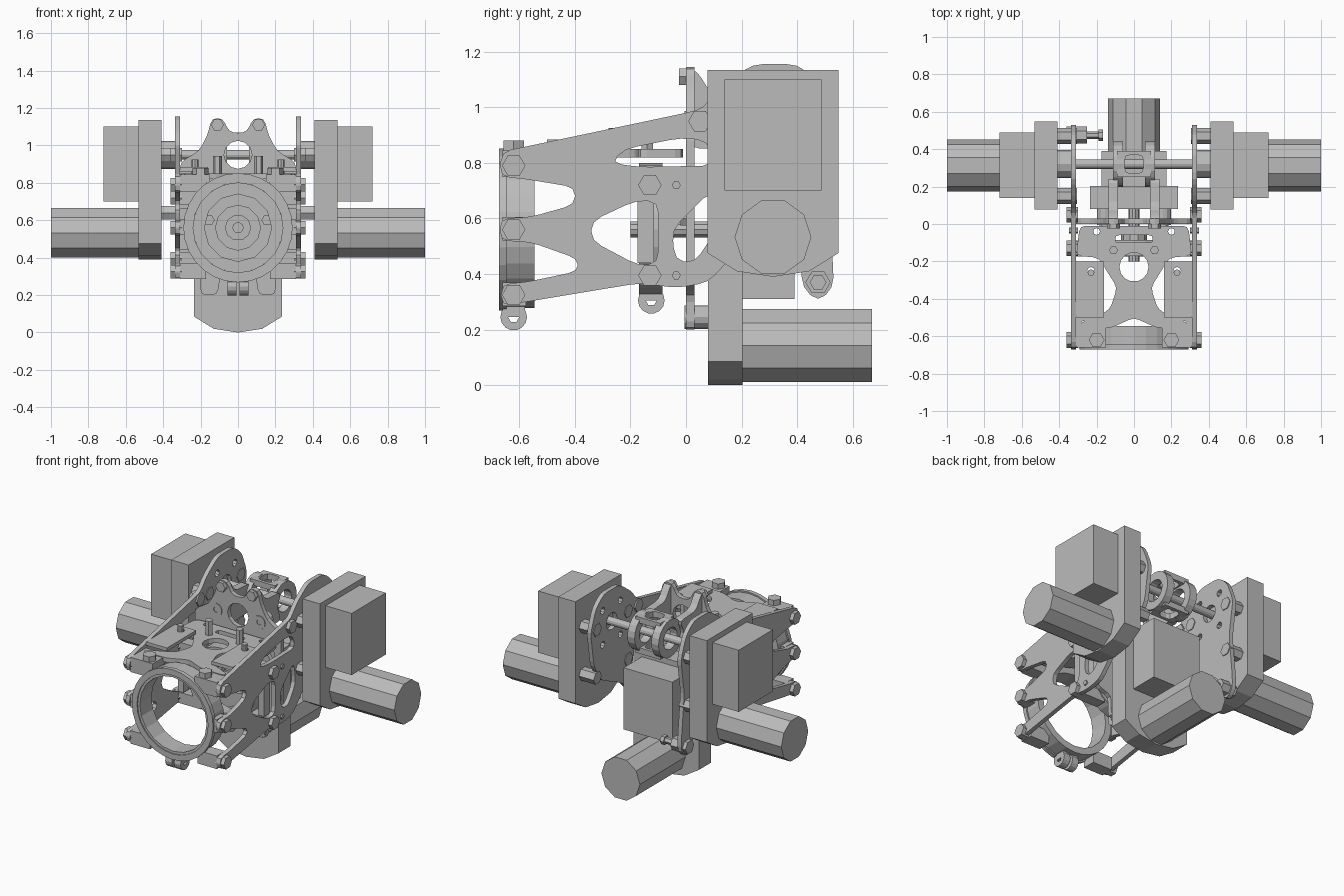
import bpy, bmesh, math
from mathutils import Matrix

cube = bpy.data.objects.get("Cube")
if cube:
    bpy.data.objects.remove(cube)

metal = bpy.data.materials.new("plain grey")
metal.use_nodes = True
GREY = (0.5, 0.5, 0.5, 1)
metal.diffuse_color = GREY
metal.node_tree.nodes["Principled BSDF"].inputs["Base Color"].default_value = GREY

# Local profile axes (u, v, depth) as world axes
FRAMES = {
    "x": Matrix(((0, 0, 1), (1, 0, 0), (0, 1, 0))),
    "y": Matrix(((1, 0, 0), (0, 0, 1), (0, 1, 0))),
    "z": Matrix.Identity(3),
}


def ngon(u, v, r, n=16, turn=0.0):
    return [(u + r * math.cos(turn + math.tau * i / n),
             v + r * math.sin(turn + math.tau * i / n)) for i in range(n)]


def rect(u0, u1, v0, v1):
    return [(u0, v0), (u1, v0), (u1, v1), (u0, v1)]


def rounded(pts, r):
    """Round every corner of a profile."""
    out = []
    for i, p in enumerate(pts):
        ends = []
        for q in (pts[i - 1], pts[(i + 1) % len(pts)]):
            d = math.dist(p, q)
            t = min(r / d, 0.45)
            ends.append((p[0] + (q[0] - p[0]) * t, p[1] + (q[1] - p[1]) * t))
        a, b = ends
        mid = tuple(0.25 * a[k] + 0.5 * p[k] + 0.25 * b[k] for k in (0, 1))
        out += [a, mid, b]
    return out


def flip(pts):
    return [(-u, v) for u, v in pts]


def prism(name, axis, lo, hi, outline, holes=()):
    """Extrude a filled profile with holes along an axis."""
    curve = bpy.data.curves.new(name, "CURVE")
    curve.dimensions = "2D"
    curve.fill_mode = "BOTH"
    curve.extrude = (hi - lo) / 2
    for loop in [outline, *holes]:
        s = curve.splines.new("POLY")
        s.points.add(len(loop) - 1)
        for p, (u, v) in zip(s.points, loop):
            p.co = (u, v, 0, 1)
        s.use_cyclic_u = True
    tmp = bpy.data.objects.new(name + "_profile", curve)
    bpy.context.collection.objects.link(tmp)
    deps = bpy.context.evaluated_depsgraph_get()
    mesh = bpy.data.meshes.new_from_object(tmp.evaluated_get(deps))
    bpy.data.objects.remove(tmp)
    bm = bmesh.new()
    bm.from_mesh(mesh)
    bmesh.ops.remove_doubles(bm, verts=bm.verts, dist=1e-5)
    frame = FRAMES[axis]
    for v in bm.verts:
        v.co.z += (lo + hi) / 2
        v.co = frame @ v.co
    bmesh.ops.recalc_face_normals(bm, faces=bm.faces)
    for f in bm.faces:
        f.smooth = False
    bm.to_mesh(mesh)
    bm.free()
    mesh.materials.clear()
    mesh.materials.append(metal)
    ob = bpy.data.objects.new(name, mesh)
    bpy.context.collection.objects.link(ob)
    return ob


def sided(side, lo, hi):
    return (lo, hi) if side > 0 else (-hi, -lo)


def drive(name, axis, side, start, u, base):
    """Gearbox, square housing and ten-sided motor."""
    body = [(u - .235, base + .745), (u - .235, base + .085), (u - .13, base + .02),
            (u, base), (u + .13, base + .02), (u + .235, base + .085), (u + .235, base + .745)]
    prism(name + "_gearbox", axis, *sided(side, start, start + .123), body)
    prism(name + "_housing", axis, *sided(side, start + .123, start + .31),
          rect(u - .175, u + .175, base + .31, base + .71))
    prism(name + "_motor", axis, *sided(side, start + .123, start + .59),
          ngon(u, base + .143, .138, 10))


# Side plate profile in y, z: three prongs in front, rounded head behind
prongs = [(-.665, .84), (-.67, .75), (-.58, .742), (-.40, .712), (-.40, .65), (-.56, .605),
          (-.67, .60), (-.67, .52), (-.56, .515), (-.39, .455), (-.39, .41), (-.58, .37),
          (-.665, .365), (-.665, .285), (-.17, .367), (-.03, .35), (.08, .37), (.2, .5), (.3, .55)]
lobe = [(.41, .46), (.42, .35), (.475, .3), (.53, .35), (.53, .43)]
head = [(.5, .72), (.535, .95), (.48, 1.09), (.4, 1.155), (.24, 1.155), (.12, 1.07),
        (.06, .995), (0, .98)]
slots = [
    [(-.27, .80), (-.22, .85), (-.02, .89), (.08, .88), (.10, .79), (-.17, .785)],
    [(-.34, .59), (-.18, .665), (-.10, .66), (-.10, .44), (-.17, .43), (-.34, .52)],
    [(-.05, .56), (.09, .70), (.11, .56), (.03, .44), (-.04, .45)],
]

for side, tag in ((1, "left"), (-1, "right")):
    drive(tag, "x", side, .41, .313, .39)

    plate = prongs + (lobe if side < 0 else [(.42, .6)]) + head
    holes = [rounded(s, .04) for s in slots] + [ngon(.32, .95, .055, 12)]
    holes += [ngon(y, z, .022, 8) for y, z in ((.23, 1.05), (.41, 1.05), (.23, .83), (.41, .83))]
    prism(tag + "_side_plate", "x", *sided(side, .31, .338), rounded(plate, .035), holes)

    # Hex bolts and spacers on the side plate
    for y, z in ((-.62, .79), (-.62, .56), (-.62, .325), (-.13, .72), (-.13, .395), (.05, .95)):
        prism(tag + "_hex_bolt", "x", *sided(side, .30, .362), ngon(y, z, .042, 6))
    for z in (.72, .395):
        prism(tag + "_small_bolt", "x", *sided(side, .30, .348), ngon(-.035, z, .016, 6))
    for y in (.15, .47):
        for z in (.64, .95):
            prism(tag + "_spacer", "x", *sided(side, .305, .41), ngon(y, z, .042, 6))
    prism(tag + "_bearing", "x", *sided(side, .338, .41), ngon(.32, .95, .075, 12))

    # Tabs joining the two rings to the side plate
    for z in (.79, .56, .325):
        prism(tag + "_front_tab", "y", -.66, -.575, rect(*sided(side, .17 if z != .56 else .26, .31),
                                                          z - .04, z + .045))
    for z in (.72, .395):
        prism(tag + "_middle_tab", "y", -.165, -.09, rect(*sided(side, .15, .31), z - .035, z + .035))
    prism(tag + "_middle_strip", "y", -.175, -.115, rect(*sided(side, .27, .31), .44, .665))
    for y in (-.62, -.125):
        z = .245 if y < -.5 else .305
        prism(tag + "_clamp_ear", "x", *sided(side, .008, .055), ngon(y, z, .048, 14),
              [ngon(y, z, .02, 6)])
        prism(tag + "_clamp_neck", "y", y - .04, y + .04, rect(*sided(side, .008, .055), z, z + .06))

    # Fasteners around the back and top plates
    for x, z in ((.155, .245), (.155, .945)):
        prism(tag + "_back_spacer", "y", -.005, .082, ngon(side * x, z, .042, 12),
              [ngon(side * x, z, .018, 8)])
    prism(tag + "_lobe_bolt", "y", -.025, .03, ngon(side * .11, 1.11, .034, 6))
    prism(tag + "_cage_screw", "y", -.02, .0, ngon(side * .155, .6, .03, 6))
    prism(tag + "_top_tablet", "z", .862, .884, rect(*sided(side, .16, .31), -.5, -.2),
          [ngon(side * .23, -.25, .02, 8)])
    prism(tag + "_tablet_post", "z", .83, .925, ngon(side * .23, -.26, .018, 8))
    prism(tag + "_plate_bolt", "z", .83, .943, ngon(side * .11, -.14, .024, 6))
    prism(tag + "_corner_bolt", "z", .83, .88, ngon(side * .2, -.62, .042, 6))
    prism(tag + "_top_corner", "z", .80, .845, rect(*sided(side, .15, .31), -.66, -.5),
          [ngon(side * .27, -.53, .012, 8), ngon(side * .21, -.53, .012, 8)])

    # Yoke arm and end ring of the cross joint
    prism(tag + "_joint_ring", "x", *sided(side, .06, .112), ngon(.32, .95, .122, 20),
          [ngon(.32, .95, .07, 16)])
    arm = [(.0, 1.145), (.04, 1.13), (.09, 1.05), (.25, 1.04), (.21, .95), (.25, .86), (.02, .85)]
    prism(tag + "_joint_arm", "x", *sided(side, .085, .135), rounded(arm, .03))

# Rear drive, standing upright behind the frame
drive("rear", "y", 1, .08, 0, 0)
prism("rear_output_shaft", "y", -.2, .08, ngon(0, .56, .03, 10))
prism("rear_shaft_hub", "y", -.1, -.06, ngon(0, .56, .07, 10))

# Clamp rings
prism("front_ring", "y", -.665, -.545, ngon(0, .56, .283, 28), [ngon(0, .56, .24, 20)])
prism("front_ring_lip", "y", -.672, -.645, ngon(0, .56, .292, 28), [ngon(0, .56, .255, 28)])
prism("middle_ring", "y", -.17, -.085, ngon(0, .56, .24, 24), [ngon(0, .56, .18, 12)])

# Back plate with two upper and two lower lobes
half = [(0, 1.065), (.05, 1.075), (.08, 1.145), (.14, 1.145), (.165, 1.05), (.21, .97), (.31, .91),
        (.31, .37), (.2, .33), (.2, .2), (.11, .2), (.09, .33), (0, .36)]
outline = half + flip(half[-2:0:-1])
prism("back_plate", "y", 0, .03, rounded(outline, .03),
      [ngon(0, .95, .075, 12), ngon(0, .56, .12, 12)]
      + [rounded([(s * .17, .80), (s * .26, .80), (s * .26, .68)], .03) for s in (1, -1)])

# Waisted top plate
half = [(0, -.01), (.29, -.01), (.31, -.17), (.19, -.18), (.09, -.34), (.13, -.46), (.29, -.53),
        (.29, -.56), (.12, -.555), (0, -.5)]
outline = half + flip(half[-2:0:-1])
windows = [ngon(0, -.23, .078, 14), rounded(rect(-.1, .1, -.1, -.06), .02)]
windows += [ngon(s * .2, -.04, .018, 8) for s in (1, -1)]
prism("top_plate", "z", .82, .85, rounded(outline, .03), windows)

# Cross joint body and shaft between the side drives
for name, lo, hi in (("upper", 1.03, 1.068), ("lower", .832, .87)):
    prism(name + "_joint_bridge", "z", lo, hi, rect(-.09, .09, .25, .39),
          [rounded(rect(-.05, .05, .27, .37), .03)])
prism("cross_shaft", "x", -.41, .41, ngon(.32, .95, .025, 12))

# Stop pin at the foot of the right side plate
for name, lo, hi, r in (("base", -.36, -.25, .045), ("stem", -.25, -.19, .02), ("tip", -.19, -.165, .03)):
    prism("stop_pin_" + name, "x", lo, hi, ngon(.475, .37, r, 6))
